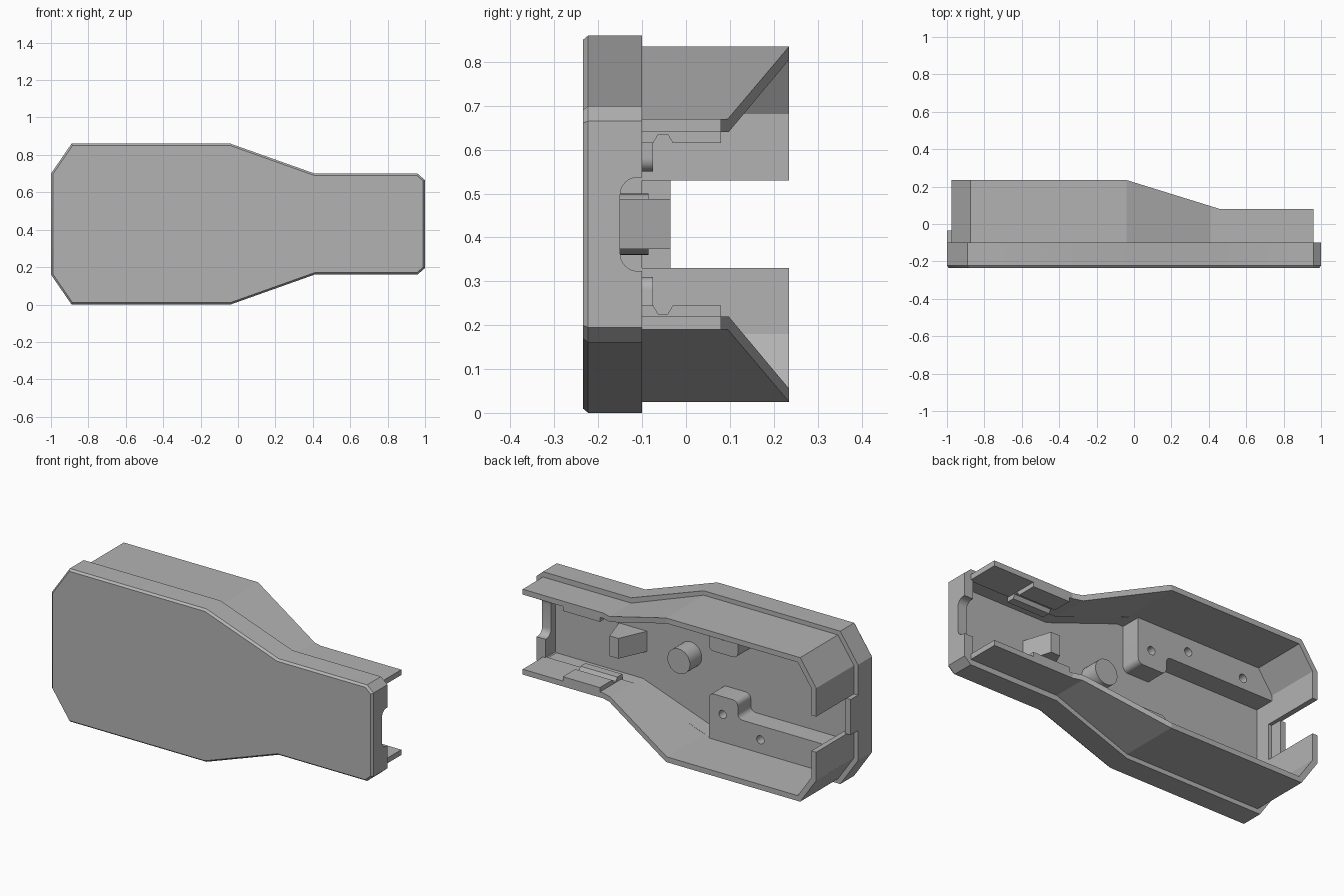
import bpy, bmesh, math
from mathutils import Vector

if "Cube" in bpy.data.objects:
    bpy.data.objects.remove(bpy.data.objects["Cube"])

MID = 0.43  # half the height; all parts are symmetric about this level
grey = bpy.data.materials.new("plain_grey")
grey.use_nodes = True
grey.diffuse_color = (0.45, 0.45, 0.45, 1)
grey.node_tree.nodes["Principled BSDF"].inputs["Base Color"].default_value = (0.45, 0.45, 0.45, 1)


def offset(pts, d, closed=True):
    """Mitred offset of an x-z path to its left side."""
    n, out = len(pts), []
    for i, p in enumerate(pts):
        p = Vector(p)
        a = Vector(pts[i - 1]) if closed or i else None
        b = Vector(pts[(i + 1) % n]) if closed or i < n - 1 else None
        dirs = [v.normalized() for v in ((p - a) if a else None, (b - p) if b else None) if v]
        norms = [Vector((-v.y, v.x)) for v in dirs]
        m = sum(norms, Vector((0, 0))).normalized()
        out.append(p + m * d / m.dot(norms[0]))
    return out


def loft(name, rings, wrap=False):
    """Solid skinned through rings of 3D points."""
    bm = bmesh.new()
    vs = [[bm.verts.new(p) for p in r] for r in rings]
    n = len(vs[0])
    for r, s in zip(vs, vs[1:]):
        for i in range(n):
            j = (i + 1) % n
            bm.faces.new((r[i], r[j], s[j], s[i]))
    bm.faces.new(vs[0])
    bm.faces.new(vs[-1])
    bmesh.ops.recalc_face_normals(bm, faces=bm.faces)
    me = bpy.data.meshes.new(name)
    bm.to_mesh(me)
    bm.free()
    me.materials.append(grey)
    ob = bpy.data.objects.new(name, me)
    ob.location.z = MID
    bpy.context.collection.objects.link(ob)
    return ob


def ring(pts, y):
    return [(p[0], y, p[1]) for p in pts]


def prism(name, pts, y0, y1):
    return loft(name, [ring(pts, y0), ring(pts, y1)])


def circle(x, z, r, n=32):
    return [(x + r * math.cos(math.tau * i / n), z + r * math.sin(math.tau * i / n)) for i in range(n)]


def arc(cx, cz, r, start, end, n=6):
    return [(cx + r * math.cos(math.radians(start + (end - start) * i / n)),
             cz + r * math.sin(math.radians(start + (end - start) * i / n))) for i in range(n + 1)]


def activate(ob):
    bpy.ops.object.select_all(action='DESELECT')
    ob.select_set(True)
    bpy.context.view_layer.objects.active = ob


def cut(ob, cutter):
    m = ob.modifiers.new("cut", 'BOOLEAN')
    m.operation, m.solver, m.object = 'DIFFERENCE', 'EXACT', cutter
    activate(ob)
    bpy.ops.object.modifier_apply(modifier=m.name)
    bpy.data.objects.remove(cutter)


def mirror(ob):
    m = ob.modifiers.new("mirror", 'MIRROR')
    m.use_axis = (False, False, True)
    m.use_mirror_merge = False


def smooth(ob):
    activate(ob)
    bpy.ops.object.shade_smooth_by_angle(angle=math.radians(30))


# Tray: chamfered front, hollow from the back
half = [(-1, -.27), (-.89, -.43), (-.04, -.43), (.41, -.27), (.96, -.27), (1, -.235)]
outline = half + [(x, -z) for x, z in reversed(half)]
inner = offset(outline, .055)
tray = loft("tray", [ring(offset(outline, .01), -.235), ring(outline, -.223),
                     ring(outline, -.1), ring(inner, -.1), ring(inner, -.19)])

# Rounded cable notch in the narrow end wall
notch = arc(-.11, .067, .04, 90, 180) + arc(-.11, -.067, .04, 180, 270)
notch = [(0, .107)] + notch + [(0, -.107)]
cut(tray, loft("notch_cutter", [[(x, y, z) for y, z in notch] for x in (.9, 1.1)]))
smooth(tray)

# Raised tab on the wide end wall
prism("end_tab", [(-1, -.1), (-.965, -.1), (-.965, .1), (-1, .1)], -.11, -.035)


# Side walls: stand inside the rim and slope down to the narrow end
def wall_top(x):
    t = min(max((x + .04) / .5, 0), 1)
    return .235 + (.08 - .235) * t


path = [(-.975, -.1), (-.975, -.26), (-.875, -.405), (-.04, -.405), (.41, -.24), (.46, -.24), (.96, -.24)]
sections = [[(a[0], -.11, a[1]), (b[0], -.11, b[1]), (b[0], wall_top(b[0]), b[1]), (a[0], wall_top(a[0]), a[1])]
            for a, b in zip(path, offset(path, .03, closed=False))]
mirror(loft("side_walls", sections))

# Grooved pads inside the narrow part of the walls
pad = [(-.12, -.225), (-.12, -.185), (-.075, -.185), (-.063, -.205),
       (-.042, -.205), (-.03, -.185), (.08, -.185), (.08, -.225)]
mirror(loft("grooved_pads", [[(x, y, z) for y, z in pad] for x in (.48, .71)]))

# L-shaped mounting blocks with screw holes
block = [(-.86, -.385), (-.09, -.385)] + arc(-.12, -.15, .03, 0, 90) + arc(-.24, -.15, .03, 90, 180)
block += arc(-.3, -.19, .03, 0, -90) + [(-.95, -.22), (-.95, -.27)]
blocks = prism("mounting_blocks", block, -.2, -.075)
for x, z in ((-.175, -.22), (-.41, -.3), (-.76, -.28)):
    cut(blocks, prism("hole_cutter", circle(x, z, .023, 20), -.17, 0))
mirror(blocks)
smooth(blocks)

# Round post and tapered stop on the floor
smooth(prism("round_post", circle(.105, 0, .07), -.2, -.085))
stop = [(.375, -.2), (.375, -.19), (.445, -.035), (.5, -.035), (.55, -.19), (.55, -.2)]
loft("tapered_stop", [[(x, y, z) for x, y in stop] for z in (-.057, .057)])
